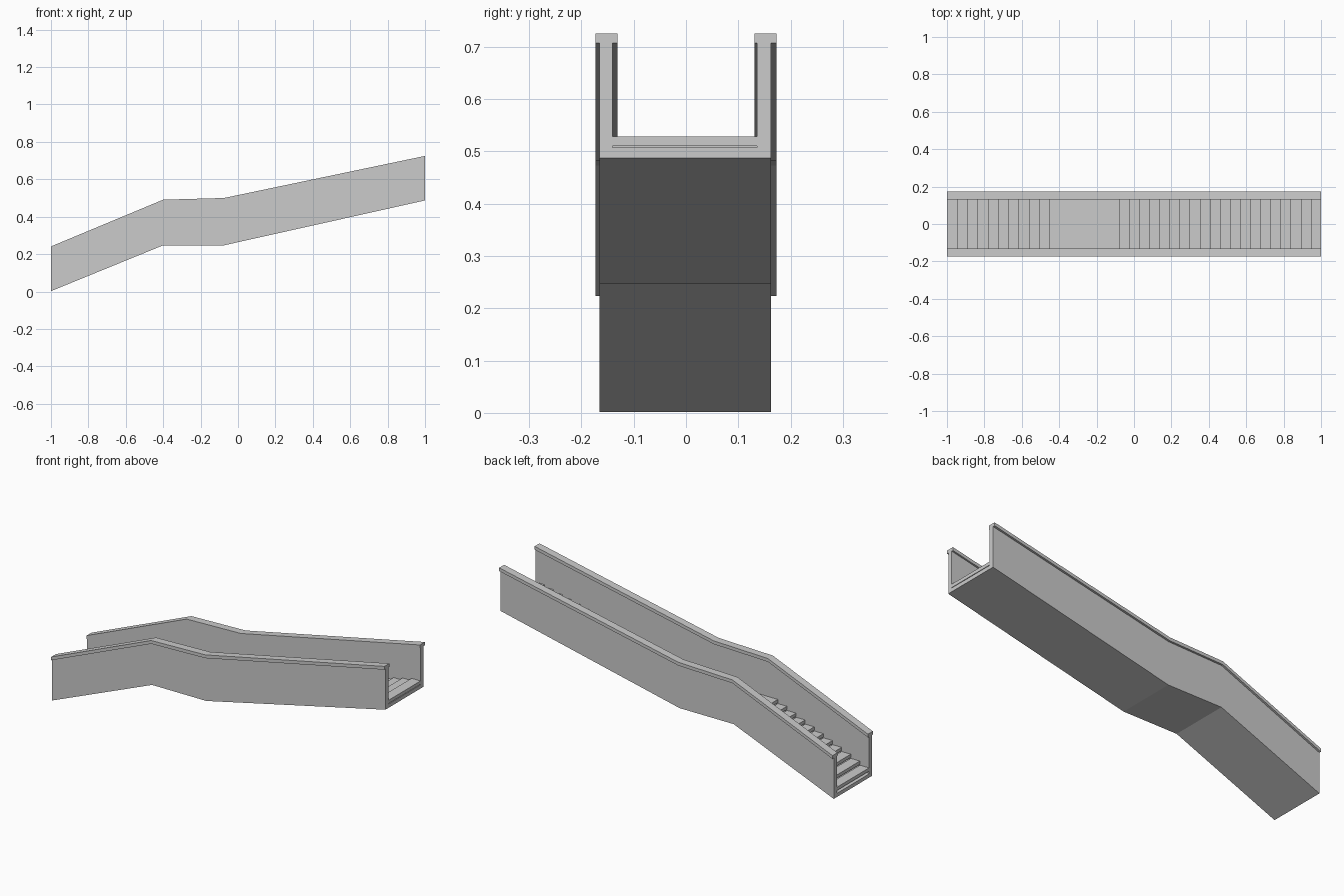
import bpy, bmesh

if "Cube" in bpy.data.objects:
    bpy.data.objects.remove(bpy.data.objects["Cube"])

# Side outlines of the staircase, (x, z)
BOTTOM = [(-1, 0.002), (-0.40, 0.247), (-0.075, 0.247), (1, 0.487)]
TOP = [(-1, 0.241), (-0.40, 0.491), (-0.075, 0.500), (1, 0.725)]


def lift(line, dz):
    return [(x, z + dz) for x, z in line]


def band(name, lower, upper, y0, y1):
    """Solid strip between two side-view lines, extruded across y."""
    outline = lower + upper[::-1]
    bm = bmesh.new()
    face = bm.faces.new([bm.verts.new((x, y0, z)) for x, z in outline])
    ext = bmesh.ops.extrude_face_region(bm, geom=[face])
    verts = [g for g in ext["geom"] if isinstance(g, bmesh.types.BMVert)]
    bmesh.ops.translate(bm, verts=verts, vec=(0, y1 - y0, 0))
    bmesh.ops.recalc_face_normals(bm, faces=bm.faces)
    mesh = bpy.data.meshes.new(name)
    bm.to_mesh(mesh)
    bm.free()
    obj = bpy.data.objects.new(name, mesh)
    bpy.context.collection.objects.link(obj)
    return obj


# Side walls and wider handrail caps
RAIL = 0.018
for side, wall, rail in (("front", (-0.165, -0.14), (-0.173, -0.131)),
                         ("back", (0.136, 0.162), (0.131, 0.173))):
    band(side + "_wall", BOTTOM, lift(TOP, -RAIL), *wall)
    band(side + "_handrail", lift(TOP, -RAIL), TOP, *rail)

# Sloping slab under the steps
IN0, IN1 = -0.14, 0.136
band("underside_slab", BOTTOM, lift(BOTTOM, 0.020), IN0, IN1)

# Step plates and landing
PLATE, LANDING_Z = 0.018, 0.280


def plate(name, x0, x1, top):
    band(name, [(x0, top - PLATE), (x1, top - PLATE)],
         [(x0, top), (x1, top)], IN0, IN1)


LAND0, LAND1 = -0.453, -0.08
plate("landing", LAND0, LAND1, LANDING_Z)

run = (LAND0 + 1) / 10
for i in range(10):
    plate("lower_step", -1 + i * run, -1 + (i + 1) * run,
          LANDING_Z - (10 - i) * 0.0225)

run = (1 - LAND1) / 20
for i in range(20):
    plate("upper_step", LAND1 + i * run, LAND1 + (i + 1) * run,
          LANDING_Z + (i + 1) * 0.0124)
